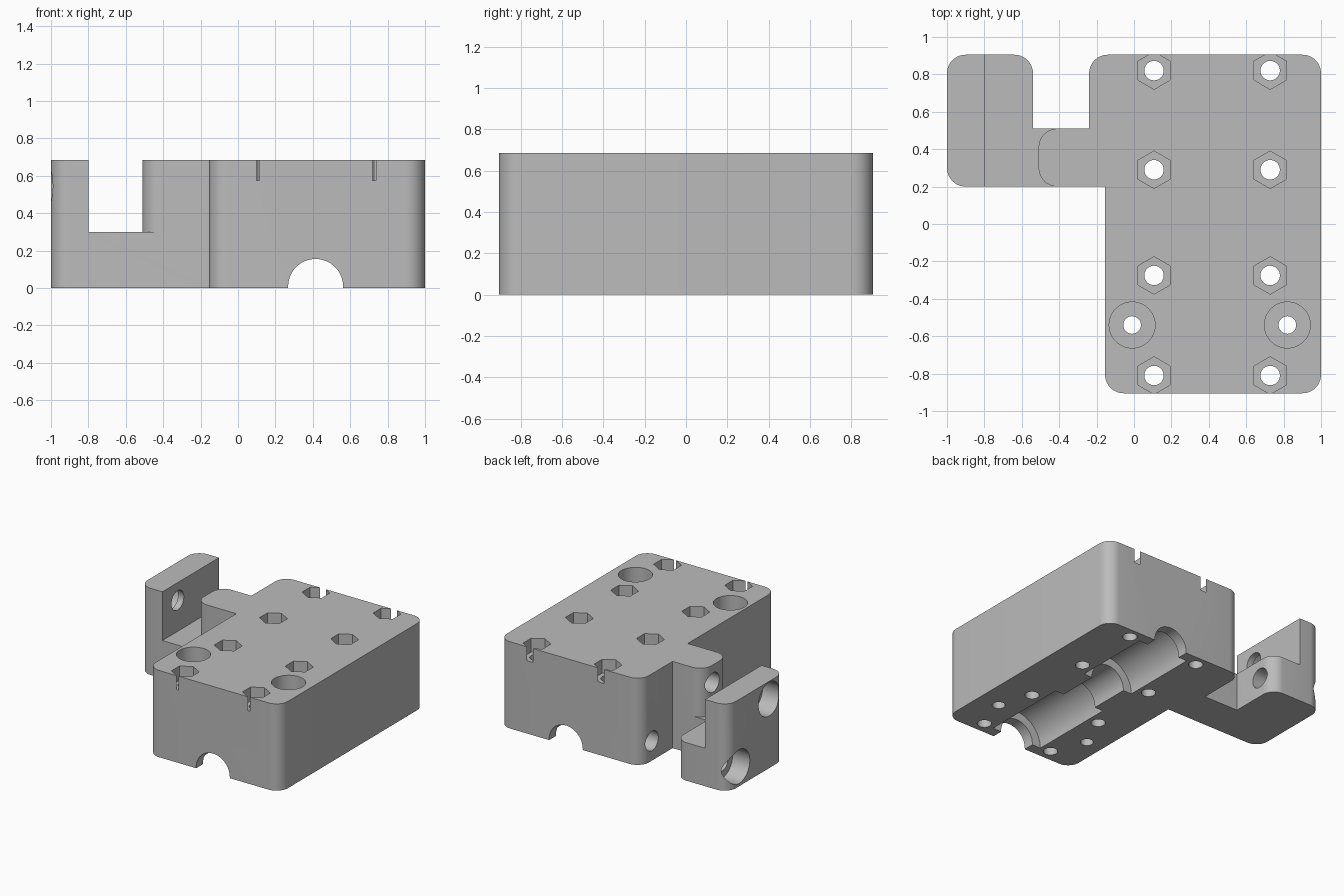
import bpy, bmesh, math
from mathutils import Vector, Matrix

if "Cube" in bpy.data.objects:
    bpy.data.objects.remove(bpy.data.objects["Cube"])

TOP = 0.685
R = 0.1            # fillet radius of the outline corners

grey = bpy.data.materials.new("plain_grey")
grey.use_nodes = True
grey.diffuse_color = (0.5, 0.5, 0.5, 1)
grey.node_tree.nodes["Principled BSDF"].inputs["Base Color"].default_value = (0.5, 0.5, 0.5, 1)


def add_object(name, bm):
    bmesh.ops.recalc_face_normals(bm, faces=bm.faces)
    mesh = bpy.data.meshes.new(name)
    bm.to_mesh(mesh)
    bm.free()
    mesh.materials.append(grey)
    obj = bpy.data.objects.new(name, mesh)
    bpy.context.collection.objects.link(obj)
    return obj


def rounded_prism(name, corners, z0, z1, steps=10):
    """Extrude an outline; corners are (x, y, is_rounded)."""
    pts = []
    n = len(corners)
    for i, (x, y, rounded) in enumerate(corners):
        p = Vector((x, y, z0))
        loop = [p]
        if rounded:
            a, b = corners[i - 1], corners[(i + 1) % n]
            to_prev = (Vector((a[0], a[1], z0)) - p).normalized()
            to_next = (Vector((b[0], b[1], z0)) - p).normalized()
            centre = p + R * (to_prev + to_next)
            angles = [math.pi / 2 * k / steps for k in range(steps + 1)]
            loop = [centre - R * (to_next * math.cos(t) + to_prev * math.sin(t)) for t in angles]
        pts += [q for q in loop if not pts or (q - pts[-1]).length > 1e-4]
    bm = bmesh.new()
    face = bm.faces.new([bm.verts.new(p) for p in pts])
    ext = bmesh.ops.extrude_face_region(bm, geom=[face])
    new = [v for v in ext["geom"] if isinstance(v, bmesh.types.BMVert)]
    bmesh.ops.translate(bm, verts=new, vec=(0, 0, z1 - z0))
    return add_object(name, bm)


def cut(cutter):
    """Subtract a cutter from the body, then discard it."""
    mod = body.modifiers.new("cut", "BOOLEAN")
    mod.operation = "DIFFERENCE"
    mod.solver = "EXACT"
    mod.object = cutter
    bpy.context.view_layer.objects.active = body
    bpy.ops.object.modifier_apply(modifier=mod.name)
    bpy.data.objects.remove(cutter)


def bore(start, end, radius, sides=40):
    """Drill a round or many-sided hole between two points."""
    a, b = Vector(start), Vector(end)
    axis = b - a
    turn = axis.to_track_quat("Z", "Y").to_matrix().to_4x4()
    if sides == 6:      # hexagon with its points towards front and back
        turn = turn @ Matrix.Rotation(math.pi / 2, 4, "Z")
    bm = bmesh.new()
    bmesh.ops.create_cone(bm, cap_ends=True, segments=sides, radius1=radius, radius2=radius,
                          depth=axis.length, matrix=Matrix.Translation((a + b) / 2) @ turn)
    # keep the hexagon orientation exact whatever the primitive's start angle
    if sides == 6:
        far = max(bm.verts, key=lambda v: v.co.y).co.y - a.y
        if far < radius * 0.95:
            bmesh.ops.rotate(bm, verts=bm.verts, cent=a, matrix=Matrix.Rotation(math.pi / 6, 3, "Z"))
    cut(add_object("drill", bm))


# Whole body outline with side wing and slot
body = rounded_prism("clamp_body", [
    (-0.155, -0.905, True), (1, -0.905, True), (1, 0.905, True), (-0.24, 0.905, True),
    (-0.24, 0.51, False), (-0.54, 0.51, False), (-0.54, 0.905, True),
    (-1, 0.905, True), (-1, 0.2, True), (-0.155, 0.2, False)], 0, TOP)

# Trough between the upright wall and the rounded lug
cut(rounded_prism("trough", [
    (-0.8, 0.1, False), (-0.41, 0.1, False), (-0.41, 0.2, False), (-0.51, 0.2, True),
    (-0.51, 0.51, True), (-0.41, 0.51, False), (-0.41, 1, False), (-0.8, 1, False)], 0.3, 1))

# Half-round channel underneath, with two wider bearing seats
bore((0.415, -1, 0.008), (0.415, 1, 0.008), 0.147, 48)
for y0, y1 in ((-0.82, -0.12), (0.2, 0.82)):
    bore((0.415, y0, 0), (0.415, y1, 0), 0.222, 48)

# Vertical bolt holes with hexagonal nut pockets
for x in (0.107, 0.728):
    for y in (-0.81, -0.275, 0.29, 0.82):
        bore((x, y, -0.1), (x, y, 0.8), 0.052, 32)
        bore((x, y, TOP - 0.11), (x, y, 0.8), 0.1, 6)

# Counterbored mounting holes
for x in (-0.01, 0.82):
    bore((x, -0.54, -0.1), (x, -0.54, 0.8), 0.047, 32)
    bore((x, -0.54, 0.33), (x, -0.54, 0.8), 0.123)

# Sideways tension screw holes, counterbored on the outer wall
for y, z, x_end in ((0.39, 0.545, -0.2), (0.765, 0.155, 0.0)):
    bore((-1.1, y, z), (x_end, y, z), 0.077, 32)
    bore((-1.1, y, z), (-0.85, y, z), 0.133)

# Smooth fillets and bores, keep edges crisp
bpy.ops.object.select_all(action="DESELECT")
body.select_set(True)
bpy.context.view_layer.objects.active = body
bpy.ops.object.shade_smooth_by_angle(angle=math.radians(30))
